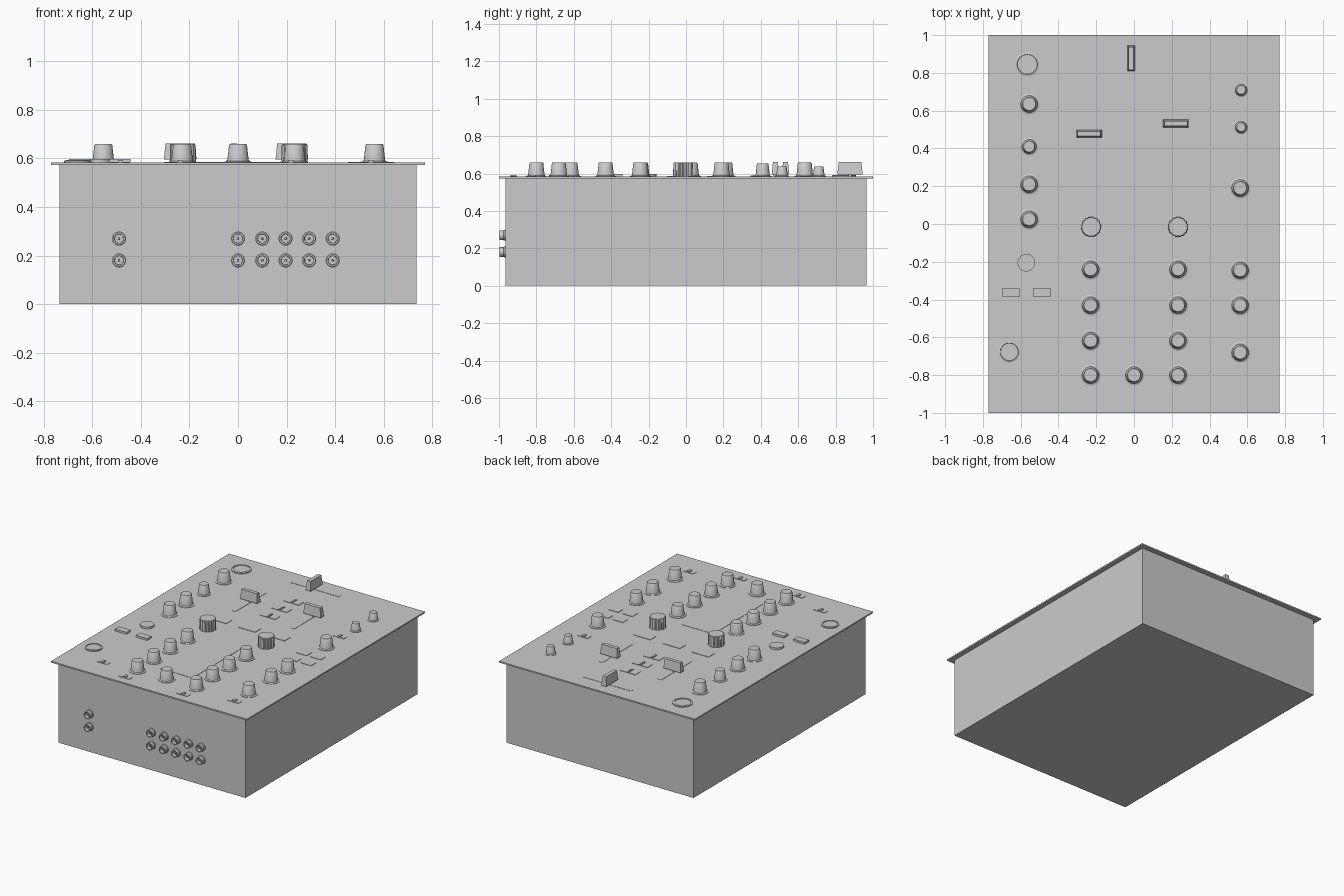
import bpy, bmesh, math
from mathutils import Vector

if "Cube" in bpy.data.objects:
    bpy.data.objects.remove(bpy.data.objects["Cube"])

TOP = 0.583  # upper surface of the face plate


def add(name, mesh, loc):
    ob = bpy.data.objects.new(name, mesh)
    bpy.context.collection.objects.link(ob)
    ob.location = loc
    return ob


def smooth(ob, angle=35):
    bpy.ops.object.select_all(action='DESELECT')
    ob.select_set(True)
    bpy.context.view_layer.objects.active = ob
    bpy.ops.object.shade_smooth_by_angle(angle=math.radians(angle))


def block(name, x, y, z0, sx, sy, h, taper=0.0):
    """Box standing on z0; its top is inset by taper on every side."""
    bm = bmesh.new()
    bmesh.ops.create_cube(bm, size=1)
    for v in bm.verts:
        t = taper if v.co.z > 0 else 0
        v.co = Vector((v.co.x * (sx - 2 * t), v.co.y * (sy - 2 * t), (v.co.z + 0.5) * h))
    me = bpy.data.meshes.new(name)
    bm.to_mesh(me)
    bm.free()
    return add(name, me, (x, y, z0))


def lathe(name, profile, spots, n=32, flute=0.0, rot=(0, 0, 0)):
    """Turn an (r, z) profile; link one copy of the mesh per spot."""
    bm = bmesh.new()
    rings = []
    for r, z in profile:
        ring = []
        for i in range(n):
            a = 2 * math.pi * i / n
            k = r * (1 - flute * (i % 4 == 0))
            ring.append(bm.verts.new((k * math.cos(a), k * math.sin(a), z)))
        rings.append(ring)
    for lo, hi in zip(rings, rings[1:]):
        for i in range(n):
            j = (i + 1) % n
            bm.faces.new((lo[i], lo[j], hi[j], hi[i]))
    bm.faces.new(rings[0][::-1])
    bm.faces.new(rings[-1])
    me = bpy.data.meshes.new(name)
    bm.to_mesh(me)
    bm.free()
    for i, p in enumerate(spots):
        ob = add(f"{name}_{i + 1}", me, p)
        ob.rotation_euler = rot
        if i == 0:
            smooth(ob)


def on_top(points):
    return [(x, y, TOP) for x, y in points]


# Case and face plate
block("case", 0, 0, 0, 1.47, 1.93, 0.573)
block("face_plate", 0, 0, 0.573, 1.54, 2.0, 0.01)

# Standard rotary knobs: thin flange plus tapered cap
knobs = [(-0.555, y) for y in (0.635, 0.21, 0.025)]
knobs += [(x, y) for x in (-0.23, 0.233) for y in (-0.24, -0.43, -0.617, -0.80)]
knobs += [(0, -0.80)] + [(0.562, y) for y in (0.19, -0.245, -0.43, -0.68)]
lathe("knob", [(0.055, 0), (0.055, 0.003), (0.045, 0.007), (0.043, 0.018),
               (0.037, 0.072), (0.034, 0.076)], on_top(knobs))

# Smaller knobs
lathe("medium_knob", [(0.047, 0), (0.047, 0.003), (0.038, 0.007),
                      (0.031, 0.068), (0.029, 0.071)], on_top([(-0.555, 0.41)]))
lathe("small_knob", [(0.038, 0), (0.038, 0.003), (0.031, 0.007),
                     (0.025, 0.052), (0.023, 0.055)],
      on_top([(0.567, 0.71), (0.567, 0.513)]))

# Fluted selector knobs
lathe("selector_knob", [(0.054, 0), (0.053, 0.073), (0.050, 0.077)],
      on_top([(-0.227, -0.015), (0.233, -0.015)]), n=64, flute=0.09)

# Round push buttons
lathe("large_button", [(0.065, 0), (0.065, 0.007), (0.054, 0.010), (0.052, 0.006)],
      on_top([(-0.565, 0.845)]))
lathe("cue_button", [(0.056, 0), (0.056, 0.007), (0.048, 0.010), (0.046, 0.006)],
      on_top([(-0.66, -0.677)]))
lathe("round_button", [(0.046, 0), (0.046, 0.014)], on_top([(-0.57, -0.205)]))

# Rectangular buttons
for i, x in enumerate((-0.651, -0.487)):
    block(f"tap_button_{i + 1}", x, -0.363, TOP, 0.09, 0.047, 0.014)
for i, x in enumerate((0.493, 0.605)):
    for j, y in enumerate((0.037, -0.073)):
        block(f"pad_{i}{j}", x, y, TOP, 0.08, 0.055, 0.003)
for i, x in enumerate((-0.237, -0.01, 0.222)):
    block(f"channel_button_{i + 1}", x, 0.145, TOP, 0.132, 0.065, 0.003)

# Display window
block("display", 0, -0.41, TOP, 0.25, 0.56, 0.002)

# Selector switches: two plates beside a small lever
for i, y in enumerate((0.64, 0.505, 0.375)):
    for s in (-1, 1):
        block(f"meter_plate_{i}_{s}", -0.01 + s * 0.035, y, TOP, 0.052, 0.06, 0.003)
    block(f"meter_divider_{i}", -0.01, y, TOP, 0.008, 0.058, 0.005)
for i, (x, y) in enumerate([(-0.485, -0.82), (0.548, -0.82), (-0.238, -0.922),
                            (0.218, -0.922), (0.54, 0.375)]):
    block(f"switch_plate_{i + 1}", x, y, TOP, 0.085, 0.036, 0.003)
    block(f"switch_lever_{i + 1}", x, y, TOP, 0.02, 0.03, 0.010)


# Faders: slot, stem and tapered cap
def fader(name, x, y, slot_x, slot_y, length, along_x=False):
    def size(a, b):
        return (a, b) if along_x else (b, a)
    block(name + "_slot", slot_x, slot_y, TOP, *size(length, 0.023), 0.002)
    block(name + "_stem", x, y, TOP, *size(0.02, 0.014), 0.02)
    block(name + "_cap", x, y, TOP + 0.012, *size(0.04, 0.135), 0.066, 0.007)


fader("left_fader", -0.238, 0.478, -0.24, 0.468, 0.34)
fader("right_fader", 0.222, 0.532, 0.222, 0.468, 0.34)
fader("crossfader", -0.015, 0.877, -0.002, 0.877, 0.376, True)

# Round jacks on the front face: hollow socket with centre pin
jacks = [(x, -0.965, z) for x in (-0.49, 0, 0.1, 0.196, 0.293, 0.39) for z in (0.18, 0.27)]
lathe("jack", [(0.029, 0), (0.029, 0.008), (0.026, 0.010), (0.026, 0.031), (0.019, 0.031),
               (0.018, 0.006), (0.005, 0.006), (0.004, 0.022)],
      jacks, n=24, rot=(math.pi / 2, 0, 0))
